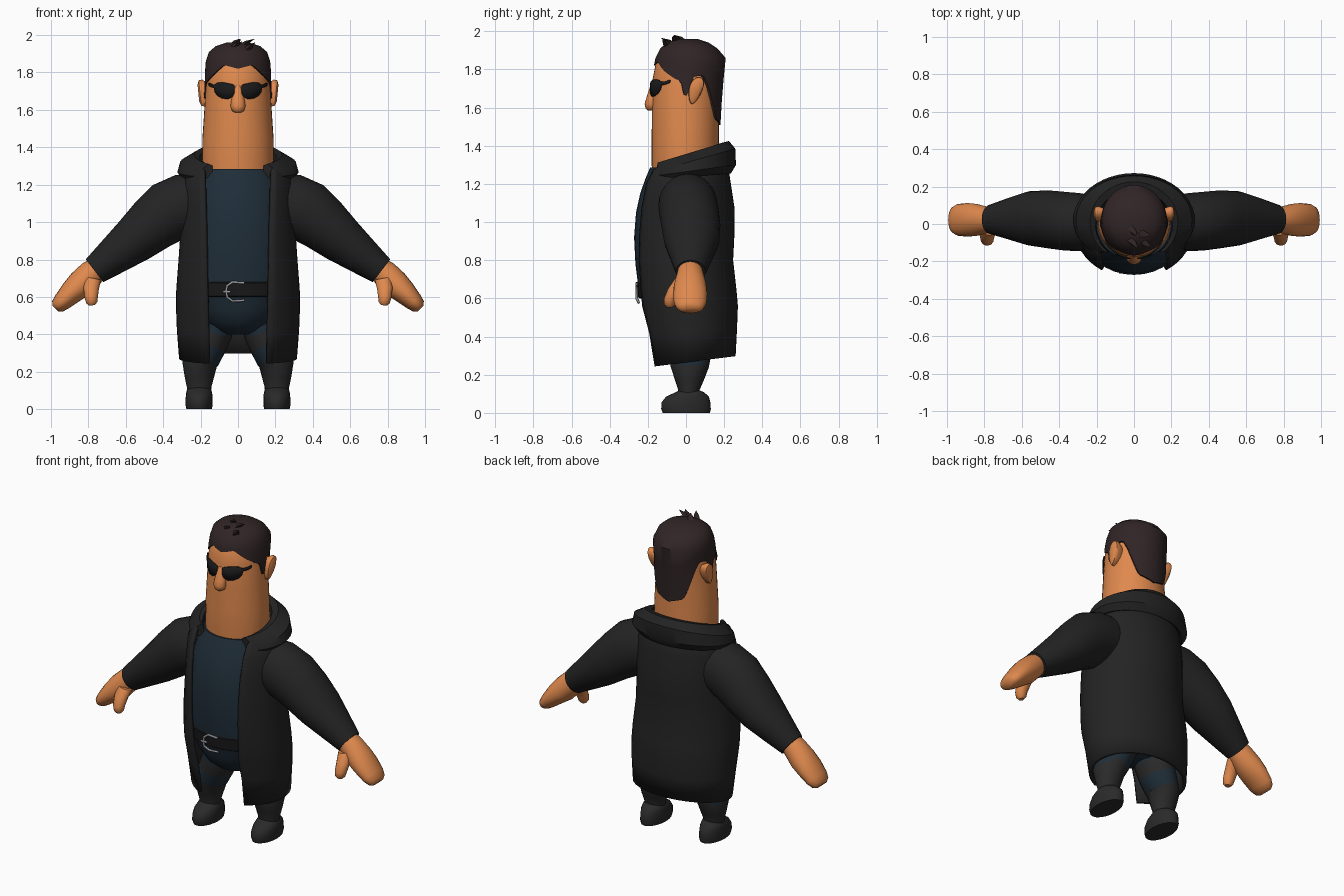
import bpy, bmesh, math
from mathutils import Vector

if "Cube" in bpy.data.objects:
    bpy.data.objects.remove(bpy.data.objects["Cube"])


def mat(name, r, g, b):
    m = bpy.data.materials.new(name)
    m.diffuse_color = (r, g, b, 1)
    m.use_nodes = True
    m.node_tree.nodes["Principled BSDF"].inputs["Base Color"].default_value = m.diffuse_color
    return m


SKIN = mat("skin", 0.74, 0.25, 0.075)
COAT = mat("coat_black", 0.017, 0.017, 0.017)
SHIRT = mat("dark_blue", 0.014, 0.027, 0.04)
HAIR = mat("dark_brown", 0.03, 0.018, 0.019)
BOOT = mat("boot_grey", 0.023, 0.023, 0.024)
BLACK = mat("black", 0.01, 0.01, 0.011)
SILVER = mat("silver", 0.32, 0.32, 0.34)


def finish(name, rows, mats, closed=True, caps=(True, True), rule=None, angle=45, thick=0):
    """Skin a list of point rows into one smooth object."""
    bm = bmesh.new()
    vs = [[bm.verts.new(p) for p in row] for row in rows]
    n = len(rows[0])
    for a, b in zip(vs, vs[1:]):
        for i in range(n if closed else n - 1):
            j = (i + 1) % n
            bm.faces.new((a[i], a[j], b[j], b[i]))
    if caps[0]:
        bm.faces.new(vs[0][::-1])
    if caps[1]:
        bm.faces.new(vs[-1])
    bmesh.ops.recalc_face_normals(bm, faces=bm.faces)
    if rule:
        for f in bm.faces:
            f.material_index = rule(f.calc_center_median())
    me = bpy.data.meshes.new(name)
    bm.to_mesh(me)
    bm.free()
    ob = bpy.data.objects.new(name, me)
    bpy.context.collection.objects.link(ob)
    for m in mats:
        me.materials.append(m)
    if thick:
        s = ob.modifiers.new("thickness", 'SOLIDIFY')
        s.thickness, s.offset = thick, 0
    bpy.ops.object.select_all(action='DESELECT')
    ob.select_set(True)
    bpy.context.view_layer.objects.active = ob
    bpy.ops.object.shade_smooth_by_angle(angle=math.radians(angle))
    return ob


def section(t, rx, yf, yb):
    """Point at angle t (0 = front) on an oval with front yf and back yb."""
    c, h = (yf + yb) / 2, (yb - yf) / 2
    return rx * math.sin(t), c - h * math.cos(t)


def stack(name, rings, mats, n=32, cx=0, **kw):
    """Horizontal oval rings (z, rx, front y, back y)."""
    rows = []
    for z, rx, yf, yb in rings:
        row = [section(2 * math.pi * i / n, rx, yf, yb) for i in range(n)]
        rows.append([(cx + x, y, z) for x, y in row])
    return finish(name, rows, mats, **kw)


def tube(name, pts, mats, side=1, n=20, **kw):
    """Oval rings (x, y, z, r, ry) square to a path in the xz plane."""
    rows = []
    for i, (x, y, z, r, ry) in enumerate(pts):
        a, b = pts[max(i - 1, 0)], pts[min(i + 1, len(pts) - 1)]
        d = Vector((b[0] - a[0], b[2] - a[2])).normalized()
        row = []
        for k in range(n):
            t = 2 * math.pi * k / n
            s = r * math.cos(t)
            row.append((side * (x - d.y * s), y + ry * math.sin(t), z + d.x * s))
        rows.append(row)
    return finish(name, rows, mats, **kw)


def lerp(table, v):
    """Piecewise-linear lookup; returns the values after the key."""
    if v <= table[0][0]:
        return table[0][1:]
    for a, b in zip(table, table[1:]):
        if v <= b[0]:
            k = (v - a[0]) / (b[0] - a[0])
            return [p + (q - p) * k for p, q in zip(a[1:], b[1:])]
    return table[-1][1:]


# Head and neck in one tapering column
HEAD = [(1.2, .185, -.17, .17), (1.3, .193, -.18, .172), (1.45, .19, -.18, .172),
        (1.6, .18, -.178, .172), (1.75, .17, -.175, .178), (1.85, .16, -.155, .19),
        (1.92, .11, -.1, .12)]
stack("head", HEAD, [SKIN], n=40)

# Hair shell with a hairline that varies around the head
LINE = [(0, 1.82), (25, 1.84), (48, 1.79), (70, 1.75), (80, 1.74), (84, 1.67), (93, 1.66),
        (97, 1.76), (115, 1.77), (125, 1.72), (150, 1.54), (180, 1.51)]
CAP = [(1.5, .188, -.185, .18), (1.6, .186, -.184, .185), (1.75, .177, -.18, .197),
       (1.81, .177, -.17, .204), (1.86, .172, -.16, .208)]
TOP = [(1.91, .155, -.135, .165), (1.94, .12, -.1, .12), (1.96, .06, -.05, .06)]
N = 80
rows = [[] for _ in range(8)]
for i in range(N):
    t = 2 * math.pi * i / N
    deg = math.degrees(t)
    hl = lerp(LINE, min(deg, 360 - deg))[0]
    rx, yf, yb = lerp(HEAD, hl)
    rows[0].append((*section(t, rx - .005, yf + .005, yb - .005), hl))
    for k in range(4):
        z = hl + (1.86 - hl) * k / 3
        rows[1 + k].append((*section(t, *lerp(CAP, z)), z))
    for k, (z, *r) in enumerate(TOP):
        rows[5 + k].append((*section(t, *r), z))
finish("hair", rows, [HAIR], caps=(False, True))

# Loose tufts on top of the hair
for i, (x, y, z, dx, dy, dz) in enumerate([(-.03, -.07, 1.93, .05, -.06, .035), (.02, -.05, 1.94, .07, -.01, .04),
                                           (.04, -.09, 1.91, .05, -.03, .05), (-.02, -.02, 1.95, .03, -.04, .03)]):
    rows = []
    for k, r in ((0, .025), (.5, .018), (1, .002)):
        rows.append([(x + dx * k + r * math.cos(a), y + dy * k + r * math.sin(a), z + dz * math.sqrt(k))
                     for a in (0, 1.57, 3.14, 4.71)])
    finish(f"hair_tuft_{i + 1}", rows, [HAIR])

# Nose
stack("nose", [(1.585, .015, -.2, -.16), (1.595, .032, -.212, -.15), (1.62, .04, -.217, -.15),
               (1.65, .036, -.208, -.15), (1.70, .024, -.192, -.15), (1.73, .012, -.178, -.16)], [SKIN], n=16)


def face_y(x, z, off):
    rx, yf, yb = lerp(HEAD, z)
    c, h = (yf + yb) / 2, (yb - yf) / 2
    return c - h * math.sqrt(max(0, 1 - (x / rx) ** 2)) - off


LENS = [(.018, 1.73, 1.685), (.03, 1.737, 1.67), (.055, 1.743, 1.657), (.085, 1.748, 1.662),
        (.108, 1.745, 1.675), (.122, 1.735, 1.695), (.126, 1.735, 1.717), (.142, 1.738, 1.722),
        (.154, 1.745, 1.73)]
for side, word in ((-1, "left"), (1, "right")):
    # Dark glasses: curved plate with a short arm
    rows = [[(side * x, face_y(x, z, .009), z) for z in (a, (a + b) / 2, b)] for x, a, b in LENS]
    finish(f"dark_lens_{word}", rows, [BLACK], closed=False, caps=(False, False), thick=.008)

    # Ear, leaning back at the top
    rows = []
    for x, s in ((.155, .75), (.185, 1), (.203, .95), (.212, .6)):
        row = []
        for k in range(16):
            a = 2 * math.pi * k / 16
            v = .072 * s * math.sin(a)
            u = .036 * s * math.cos(a) * (1 + .3 * math.sin(a))
            row.append((side * (x + .1 * v), .05 + u + .25 * v, 1.69 + v))
        rows.append(row)
    finish(f"ear_{word}", rows, [SKIN])

    # Sleeve
    tube(f"sleeve_{word}", [(.2, .01, 1.1, .16, .14), (.29, .01, 1.09, .168, .155), (.37, .015, 1.055, .167, .157),
                            (.46, .025, .985, .148, .155), (.56, .03, .9, .126, .145), (.67, .028, .815, .1, .11),
                            (.767, .025, .74, .077, .078)], [COAT], side, n=24)
    # Mitten hand and thumb
    tube(f"hand_{word}", [(.74, .022, .765, .06, .06), (.785, .022, .725, .072, .07), (.84, .022, .67, .075, .085),
                          (.89, .022, .625, .064, .09), (.94, .022, .575, .05, .085), (.965, .022, .55, .04, .07),
                          (.977, .022, .538, .022, .045)], [SKIN], side)
    tube(f"thumb_{word}", [(.775, -.02, .70, .045, .04), (.785, -.055, .65, .042, .04), (.785, -.08, .60, .036, .036),
                           (.782, -.085, .57, .03, .03), (.78, -.085, .555, .016, .016)], [SKIN], side, n=14)

    # Leg: boot shaft, blue trousers, dark thigh band
    tube(f"leg_{word}", [(.12, .02, .5, .11, .13), (.135, .02, .41, .105, .125), (.16, .02, .345, .1, .12),
                         (.195, .02, .268, .095, .105), (.205, .02, .24, .093, .1), (.207, .018, .17, .078, .075),
                         (.208, .015, .12, .066, .056), (.208, .015, .07, .062, .055)], [BOOT, SHIRT], side,
         rule=lambda c: 1 if .268 < c.z < .345 or c.z > .41 else 0)
    # Shoe
    stack(f"shoe_{word}", [(0, .068, -.122, .125), (.02, .072, -.13, .13), (.055, .072, -.128, .128),
                           (.085, .07, -.105, .12), (.108, .064, -.055, .095), (.118, .05, -.035, .07)],
          [BOOT], n=20, cx=side * .208)

# Shirt, belt and trouser seat
stack("shirt", [(.66, .285, -.25, .2), (.78, .28, -.265, .2), (.92, .275, -.272, .2), (1.05, .265, -.262, .2),
                (1.15, .25, -.24, .19), (1.23, .225, -.212, .18), (1.285, .2, -.188, .17)], [SHIRT])
stack("belt", [(.6, .275, -.243, .205), (.605, .28, -.25, .21), (.675, .288, -.257, .21), (.68, .28, -.252, .205)],
      [BLACK])
stack("trouser_seat", [(.4, .09, -.08, .1), (.42, .13, -.135, .14), (.46, .18, -.185, .17), (.53, .24, -.215, .19),
                       (.62, .275, -.24, .2)], [SHIRT])

# Buckle: open frame with a prong
for name, path in (("buckle_frame", [(.035, .675), (-.03, .68), (-.058, .66), (-.064, .63), (-.058, .6),
                                     (-.03, .578), (.035, .582)]),
                   ("buckle_prong", [(-.08, .628), (-.04, .628)])):
    cu = bpy.data.curves.new(name, 'CURVE')
    cu.dimensions = '3D'
    cu.bevel_depth, cu.bevel_resolution = .007, 1
    cu.use_fill_caps = True
    sp = cu.splines.new('POLY')
    sp.points.add(len(path) - 1)
    for p, (x, z) in zip(sp.points, path):
        p.co = (x, -.258 if z > .59 else -.248, z, 1)
    cu.materials.append(SILVER)
    bpy.context.collection.objects.link(bpy.data.objects.new(name, cu))

# Long open coat: (z, rx, front, back, half opening, hem tilt)
rows = []
for z, rx, yf, yb, w, tilt in [(1.32, .21, -.185, .18, .182, 0), (1.27, .27, -.22, .215, .178, 0),
                               (1.2, .29, -.25, .225, .176, 0), (1.07, .295, -.275, .245, .172, 0),
                               (.92, .3, -.283, .243, .168, 0), (.8, .308, -.28, .237, .166, 0),
                               (.64, .32, -.265, .255, .163, 0), (.56, .322, -.255, .262, .16, 0),
                               (.42, .317, -.215, .257, .157, .03), (.245, .305, -.185, .25, .153, .13)]:
    a0 = math.asin(w / rx)
    row = []
    for i in range(41):
        x, y = section(a0 + (2 * math.pi - 2 * a0) * i / 40, rx, yf, yb)
        row.append((x, y, z + tilt * (y + .155)))
    rows.append(row)
finish("coat", rows, [COAT], closed=False, caps=(False, False), thick=.02)

# Wide folded collar: swept closed section, higher at the back
rows = []
for i in range(37):
    a = math.radians(42 + 276 * i / 36)
    k = (1 - math.cos(a)) / 2
    row = []
    for rx, yf, yb, z0, z1 in [(.2, -.19, .17, 1.24, 1.3), (.205, -.2, .185, 1.285, 1.415),
                               (.235, -.205, .225, 1.295, 1.425), (.31, -.215, .258, 1.25, 1.385),
                               (.325, -.215, .262, 1.235, 1.3), (.3, -.21, .235, 1.22, 1.255)]:
        row.append((*section(a, rx, yf, yb), z0 + (z1 - z0) * k))
    rows.append(row)
finish("collar", rows, [COAT], angle=35)
